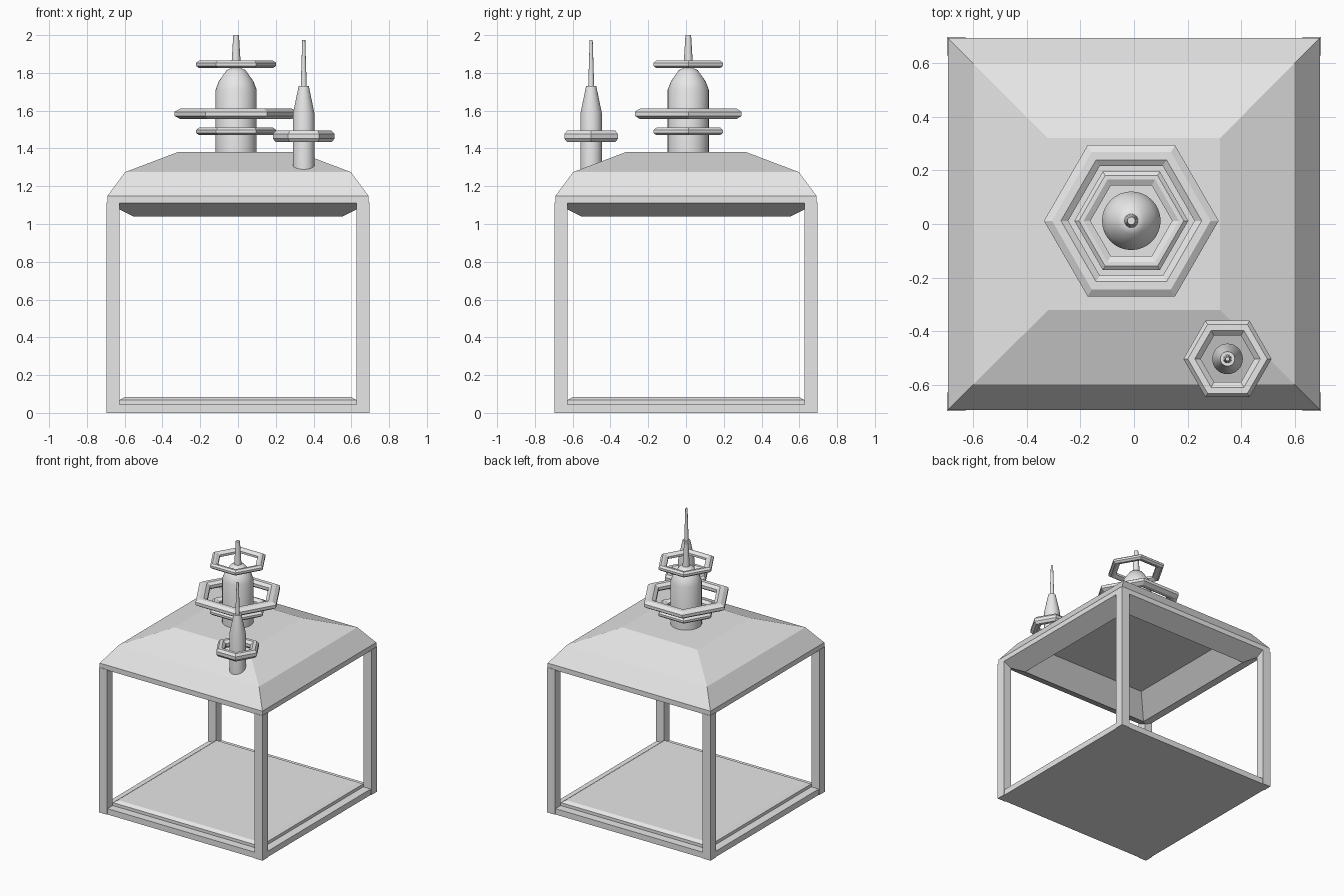
import bpy, bmesh, math

cube = bpy.data.objects.get("Cube")
if cube:
    bpy.data.objects.remove(cube, do_unlink=True)

# Single plain grey for the whole model
GREY = (0.8, 0.8, 0.8, 1.0)
mat = bpy.data.materials.new("pale_grey")
mat.use_nodes = True
mat.diffuse_color = GREY
mat.node_tree.nodes["Principled BSDF"].inputs["Base Color"].default_value = GREY


def loft(name, profile, sides, centre=(0, 0), phase=0.0, closed=False, smooth=False):
    """Turn a (radius, height) profile about a vertical axis."""
    bm = bmesh.new()
    rings = []
    for r, z in profile:
        angles = [phase + math.tau * i / sides for i in range(sides)]
        rings.append([bm.verts.new((centre[0] + r * math.cos(a),
                                    centre[1] + r * math.sin(a), z)) for a in angles])
    pairs = list(zip(rings, rings[1:]))
    if closed:
        pairs.append((rings[-1], rings[0]))
    else:
        bm.faces.new(rings[0])
        bm.faces.new(rings[-1])
    for low, high in pairs:
        for i in range(sides):
            j = (i + 1) % sides
            bm.faces.new((low[i], low[j], high[j], high[i]))
    bmesh.ops.recalc_face_normals(bm, faces=bm.faces)
    mesh = bpy.data.meshes.new(name)
    bm.to_mesh(mesh)
    bm.free()
    mesh.materials.append(mat)
    obj = bpy.data.objects.new(name, mesh)
    bpy.context.collection.objects.link(obj)
    if smooth:
        bpy.ops.object.select_all(action='DESELECT')
        obj.select_set(True)
        bpy.context.view_layer.objects.active = obj
        bpy.ops.object.shade_smooth_by_angle(angle=math.radians(40))
    return obj


def square(name, profile, centre=(0, 0)):
    """Square loft: the profile holds half widths instead of radii."""
    return loft(name, [(w * math.sqrt(2), z) for w, z in profile], 4, centre, math.pi / 4)


def hex_ring(name, centre, z, half, outer, outer_top, inner_top, inner):
    """Hexagonal ring with a chamfered section."""
    band = half * 0.4
    section = [(outer, z - band), (outer, z + band), (outer_top, z + half),
               (inner_top, z + half), (inner, z + band), (inner, z - band),
               (inner_top, z - half), (outer_top, z - half)]
    return loft(name, section, 6, centre, closed=True)


# Base frame and raised floor
square("base", [(0.69, 0), (0.69, 0.045)])
square("floor", [(0.627, 0.04), (0.627, 0.068), (0.60, 0.084)])

# Corner posts
for side, sx in (("left", 1), ("right", -1)):
    for end, sy in (("front", -1), ("back", 1)):
        square(f"{end}_{side}_post", [(0.034, 0), (0.034, 1.115)],
               (sx * 0.661, sy * 0.661))

# Hipped roof with a hollow underside
square("roof", [(0.42, 1.18), (0.555, 1.04), (0.692, 1.11), (0.692, 1.148),
                (0.597, 1.275), (0.32, 1.38)])

# Main tower with its three rings
MAIN = (-0.01, 0.012)
loft("main_tower", [(0.109, 1.36), (0.109, 1.71), (0.092, 1.755), (0.05, 1.815),
                    (0.027, 1.825)], 32, MAIN, smooth=True)
loft("main_spire", [(0.026, 1.82), (0.015, 2.0)], 16, MAIN, smooth=True)
hex_ring("large_ring", MAIN, 1.583, 0.028, 0.325, 0.295, 0.262, 0.235)
for name, z in (("lower_ring", 1.49), ("upper_ring", 1.845)):
    hex_ring(name, MAIN, z, 0.02, 0.212, 0.195, 0.177, 0.152)

# Small tower standing on the front left corner of the roof
SMALL = (0.348, -0.502)
loft("small_tower", [(0.057, 1.24), (0.057, 1.585), (0.027, 1.73)], 32, SMALL, smooth=True)
loft("small_spire", [(0.016, 1.72), (0.008, 1.975)], 16, SMALL, smooth=True)
hex_ring("small_ring", SMALL, 1.464, 0.03, 0.164, 0.148, 0.122, 0.10)
